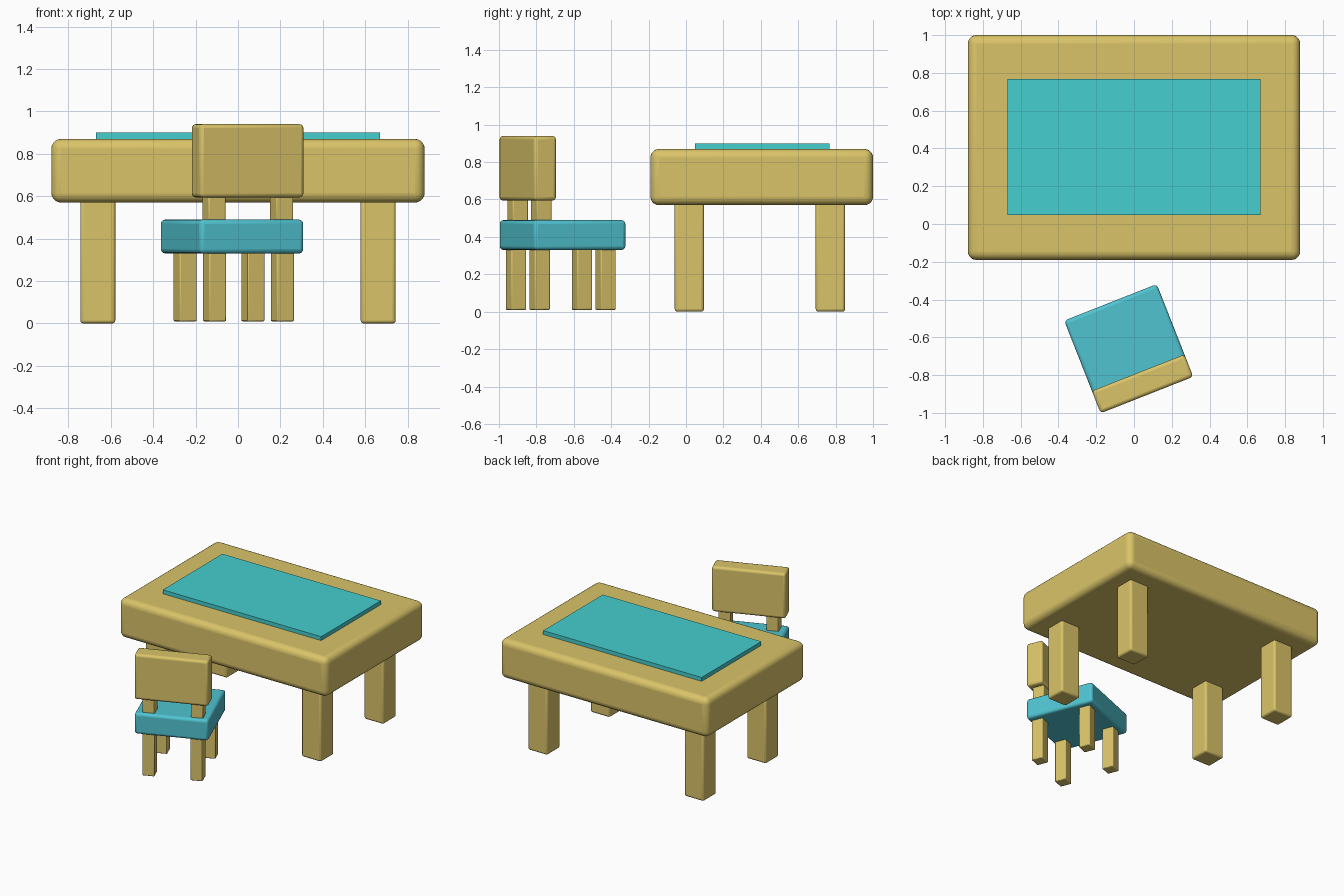
import bpy
from math import radians
from mathutils import Matrix, Vector

if "Cube" in bpy.data.objects:
    bpy.data.objects.remove(bpy.data.objects["Cube"])


def material(name, color):
    m = bpy.data.materials.new(name)
    m.diffuse_color = (*color, 1)
    m.use_nodes = True
    m.node_tree.nodes["Principled BSDF"].inputs["Base Color"].default_value = m.diffuse_color
    return m


WOOD = material("wood", (0.70, 0.55, 0.14))
MAT = material("mat_teal", (0.06, 0.62, 0.62))
CUSHION = material("seat_blue", (0.08, 0.55, 0.64))


def box(name, center, size, mat, bevel=0.0, segments=4, frame=Matrix()):
    """Rounded box; frame places it in a rotated local space."""
    bpy.ops.mesh.primitive_cube_add(size=1)
    ob = bpy.context.object
    ob.name = name
    ob.data.transform(Matrix.Diagonal((*size, 1)))
    ob.matrix_world = frame @ Matrix.Translation(Vector(center))
    ob.data.materials.append(mat)
    if bevel:
        mod = ob.modifiers.new("round", 'BEVEL')
        mod.width = bevel
        mod.segments = segments
        bpy.ops.object.shade_smooth_by_angle(angle=radians(35))
    return ob


# Table: thick rounded top, thin desk mat, four legs
box("table_top", (0, 0.405, 0.72), (1.76, 1.19, 0.30), WOOD, 0.045, 5)
box("desk_mat", (0, 0.408, 0.88), (1.34, 0.72, 0.04), MAT)
for side, x in (("left", -0.661), ("right", 0.661)):
    for end, y in (("front", 0.018), ("back", 0.772)):
        box(f"table_leg_{end}_{side}", (x, y, 0.30), (0.165, 0.157, 0.60),
            WOOD, 0.015, 3)

# Chair: turned on the floor, back facing the front
chair = Matrix.Translation((-0.028, -0.66, 0)) @ Matrix.Rotation(radians(21.5), 4, 'Z')
box("seat", (0, 0, 0.41), (0.527, 0.527, 0.16), CUSHION, 0.02, 3, chair)
box("backrest", (0, -0.2, 0.767), (0.527, 0.127, 0.345), WOOD, 0.018, 3, chair)
for side, x in (("left", -0.168), ("right", 0.176)):
    box(f"back_post_{side}", (x, -0.192, 0.545), (0.087, 0.087, 0.15),
        WOOD, 0.006, 2, chair)
    for end, y in (("back", -0.201), ("front", 0.178)):
        box(f"chair_leg_{end}_{side}", (x, y, 0.18), (0.087, 0.087, 0.34),
            WOOD, 0.006, 2, chair)
